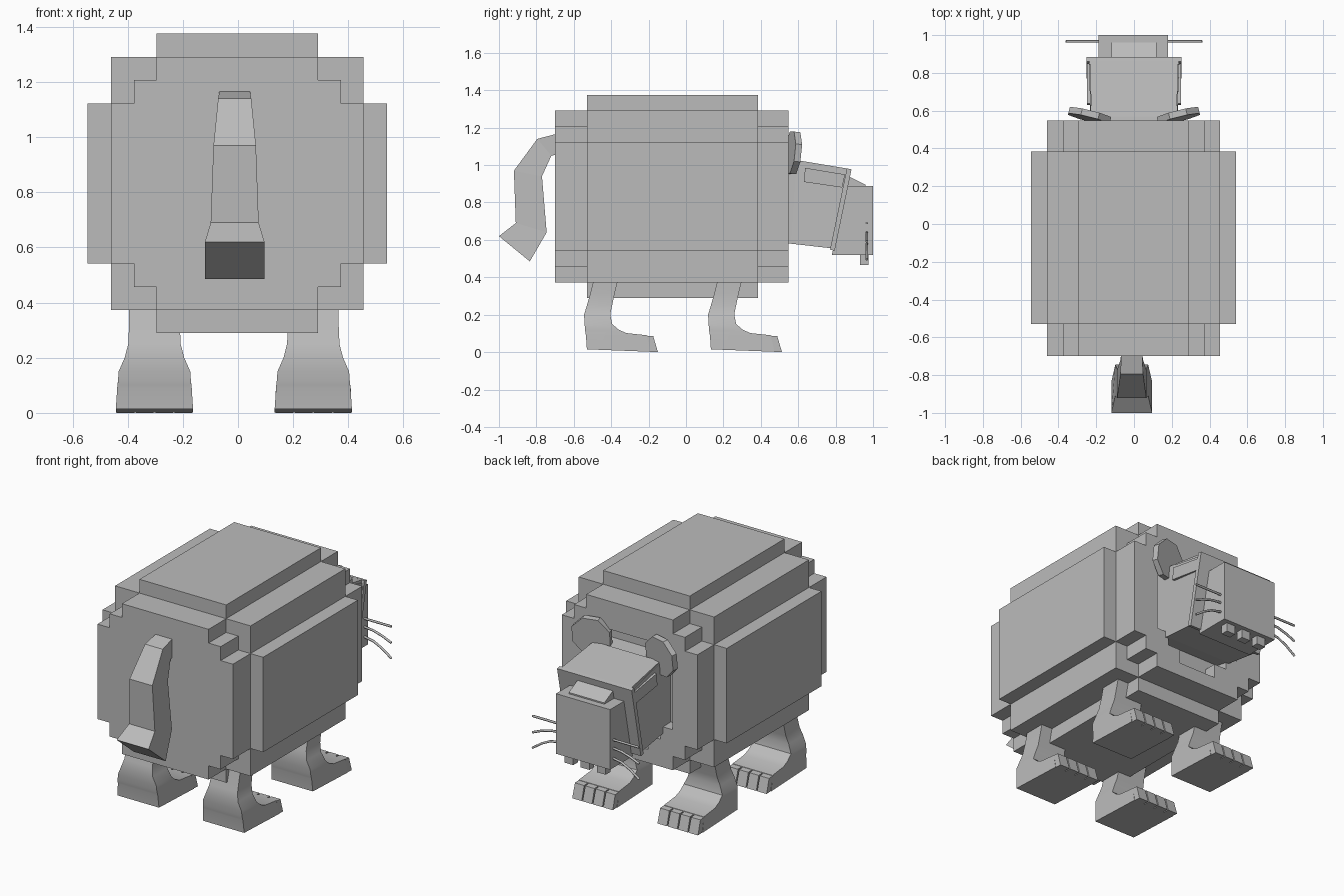
import bpy, bmesh
from math import radians
from mathutils import Matrix

if "Cube" in bpy.data.objects:
    bpy.data.objects.remove(bpy.data.objects["Cube"])

grey = bpy.data.materials.new("plain_grey")
grey.use_nodes = True
GREY = (0.5, 0.5, 0.5, 1)
grey.diffuse_color = GREY
grey.node_tree.nodes["Principled BSDF"].inputs["Base Color"].default_value = GREY


def finish(name, bm):
    """Turn a bmesh into a named object with the shared material."""
    bmesh.ops.recalc_face_normals(bm, faces=bm.faces)
    mesh = bpy.data.meshes.new(name)
    bm.to_mesh(mesh)
    bm.free()
    mesh.materials.append(grey)
    obj = bpy.data.objects.new(name, mesh)
    bpy.context.collection.objects.link(obj)
    return obj


def prism(name, outline, y0, y1, cx=-0.002):
    """Extrude an x-z outline along y."""
    bm = bmesh.new()
    face = bm.faces.new([bm.verts.new((x + cx, y0, z)) for x, z in outline])
    out = bmesh.ops.extrude_face_region(bm, geom=[face])
    moved = [g for g in out["geom"] if isinstance(g, bmesh.types.BMVert)]
    bmesh.ops.translate(bm, verts=moved, vec=(0, y1 - y0, 0))
    return finish(name, bm)


def loft(name, sections, cx=0.0, dy=0.0):
    """Join rectangular sections, each (y, z) to (y, z) with a half width."""
    bm = bmesh.new()
    rings = []
    for (ya, za), (yb, zb), w in sections:
        corners = [(-w, ya, za), (w, ya, za), (w, yb, zb), (-w, yb, zb)]
        rings.append([bm.verts.new((x + cx, y + dy, z)) for x, y, z in corners])
    for a, b in zip(rings, rings[1:]):
        for i in range(4):
            j = (i + 1) % 4
            bm.faces.new((a[i], a[j], b[j], b[i]))
    bm.faces.new(rings[0])
    bm.faces.new(rings[-1])
    return finish(name, bm)


def box(name, x, y, z):
    """Box from (low, high) ranges."""
    return loft(name, [((y[0], h), (y[1], h), (x[1] - x[0]) / 2) for h in z],
                cx=(x[0] + x[1]) / 2)


def stepped(steps, mid=0.832):
    """Symmetric staircase outline from (half width, half height) steps."""
    quarter = [steps[0]]
    for (a, _), (b, h) in zip(steps, steps[1:]):
        quarter += [(a, h), (b, h)]
    half = quarter + [(x, -z) for x, z in reversed(quarter)]
    full = half + [(-x, z) for x, z in reversed(half)]
    return [(x, z + mid) for x, z in full]


# Body: two crossed staircase blocks
prism("body_middle", stepped([(0.293, 0.543), (0.458, 0.459), (0.543, 0.29)]), -0.53, 0.385)
core = prism("body_core", stepped([(0.293, 0.459), (0.375, 0.375), (0.458, 0.29)]), -0.70, 0.548)

# Stepped recess around the neck
side = [(0.29, 1.12), (0.29, 0.62), (0.21, 0.62), (0.21, 0.54), (0.125, 0.54), (0.125, 0.455)]
cutter = prism("recess_cutter", side + [(-x, z) for x, z in reversed(side)], 0.47, 0.65)
cutter.hide_render = True
cut = core.modifiers.new("recess", "BOOLEAN")
cut.operation = "DIFFERENCE"
cut.object = cutter
bpy.context.view_layer.objects.active = core
bpy.ops.object.modifier_apply(modifier=cut.name)
bpy.data.objects.remove(cutter)

# Tail with a flared tip
loft("tail", [
    ((-0.68, 1.17), (-0.68, 1.06), 0.055),
    ((-0.795, 1.14), (-0.72, 1.05), 0.06),
    ((-0.92, 0.97), (-0.77, 0.94), 0.077),
    ((-0.91, 0.69), (-0.745, 0.64), 0.087),
    ((-1.0, 0.62), (-0.835, 0.485), 0.108)], cx=-0.012)

# Legs, each with four toes
leg_sections = [
    ((-0.49, 0.40), (-0.36, 0.40), 0.092),
    ((-0.51, 0.32), (-0.38, 0.32), 0.092),
    ((-0.53, 0.25), (-0.395, 0.25), 0.095),
    ((-0.545, 0.20), (-0.405, 0.20), 0.108),
    ((-0.542, 0.15), (-0.395, 0.15), 0.13),
    ((-0.54, 0.12), (-0.36, 0.12), 0.132),
    ((-0.537, 0.10), (-0.32, 0.102), 0.134),
    ((-0.535, 0.09), (-0.21, 0.09), 0.135),
    ((-0.53, 0.015), (-0.19, 0.002), 0.14)]
for row, dy in (("rear", 0.0), ("front", 0.663)):
    for hand, cx in (("left", 0.273), ("right", -0.303)):
        leg = loft(f"{row}_{hand}_leg", leg_sections, cx, dy)
        bpy.ops.object.select_all(action="DESELECT")
        leg.select_set(True)
        bpy.context.view_layer.objects.active = leg
        bpy.ops.object.shade_smooth_by_angle(angle=radians(35))
        for i in range(4):
            loft(f"{row}_{hand}_toe_{i + 1}",
                 [((-0.212, 0.088), (-0.175, 0.085), 0.031),
                  ((-0.192, 0.002), (-0.15, 0.0), 0.032)],
                 cx + (i - 1.5) * 0.07, dy)

# Head: tapered skull, face plate, muzzle and nose
loft("skull", [((0.45, 1.035), (0.45, 0.60), 0.225),
               ((0.59, 1.02), (0.56, 0.58), 0.23),
               ((0.86, 0.965), (0.78, 0.555), 0.24)])
loft("skull_top", [((0.57, 1.03), (0.57, 1.0), 0.225),
                   ((0.87, 0.98), (0.865, 0.95), 0.235)])
loft("face_plate", [((0.86, 0.982), (0.77, 0.548), 0.252),
                    ((0.885, 0.977), (0.795, 0.542), 0.252)])
loft("muzzle", [((0.86, 0.887), (0.78, 0.52), 0.183),
                ((1.0, 0.887), (1.0, 0.52), 0.183)], cx=-0.004)
loft("nose", [((0.86, 0.945), (0.86, 0.87), 0.12),
              ((0.96, 0.895), (0.96, 0.87), 0.12)])

# Teeth under the muzzle
for i, x in enumerate((-0.11, 0.0, 0.11)):
    box(f"tooth_{i + 1}", (x - 0.03, x + 0.03), (0.93, 0.975), (0.467, 0.53))

for hand, s in (("left", 1), ("right", -1)):
    # Brow patch on the side of the head
    loft(f"{hand}_brow_patch", [((0.637, 0.985), (0.63, 0.91), 0.008),
                                ((0.85, 0.95), (0.835, 0.88), 0.008)], cx=s * 0.24)

    # Ear: flat octagon turned inward and tipped forward
    bm = bmesh.new()
    place = (Matrix.Translation((s * 0.235, 0.572, 1.065))
             @ Matrix.Rotation(s * radians(14), 4, "Z")
             @ Matrix.Rotation(radians(-6), 4, "X")
             @ Matrix.Rotation(radians(90), 4, "X")
             @ Matrix.Rotation(radians(22.5), 4, "Z"))
    bmesh.ops.create_cone(bm, cap_ends=True, segments=8, radius1=0.122, radius2=0.122,
                          depth=0.035, matrix=place)
    finish(f"{hand}_ear", bm)

    # Three fanned whiskers
    for i, (z, drop) in enumerate(((0.69, 0.0), (0.64, 0.05), (0.58, 0.085))):
        curve = bpy.data.curves.new(f"{hand}_whisker_{i + 1}", "CURVE")
        curve.dimensions = "3D"
        curve.bevel_depth = 0.007
        curve.bevel_resolution = 1
        curve.use_fill_caps = True
        line = curve.splines.new("POLY")
        line.points.add(3)
        for p, (x, f) in zip(line.points, ((0.17, 0), (0.24, 0.15), (0.30, 0.5), (0.36, 1))):
            p.co = (s * x, 0.967, z - drop * f, 1)
        curve.materials.append(grey)
        obj = bpy.data.objects.new(curve.name, curve)
        bpy.context.collection.objects.link(obj)
